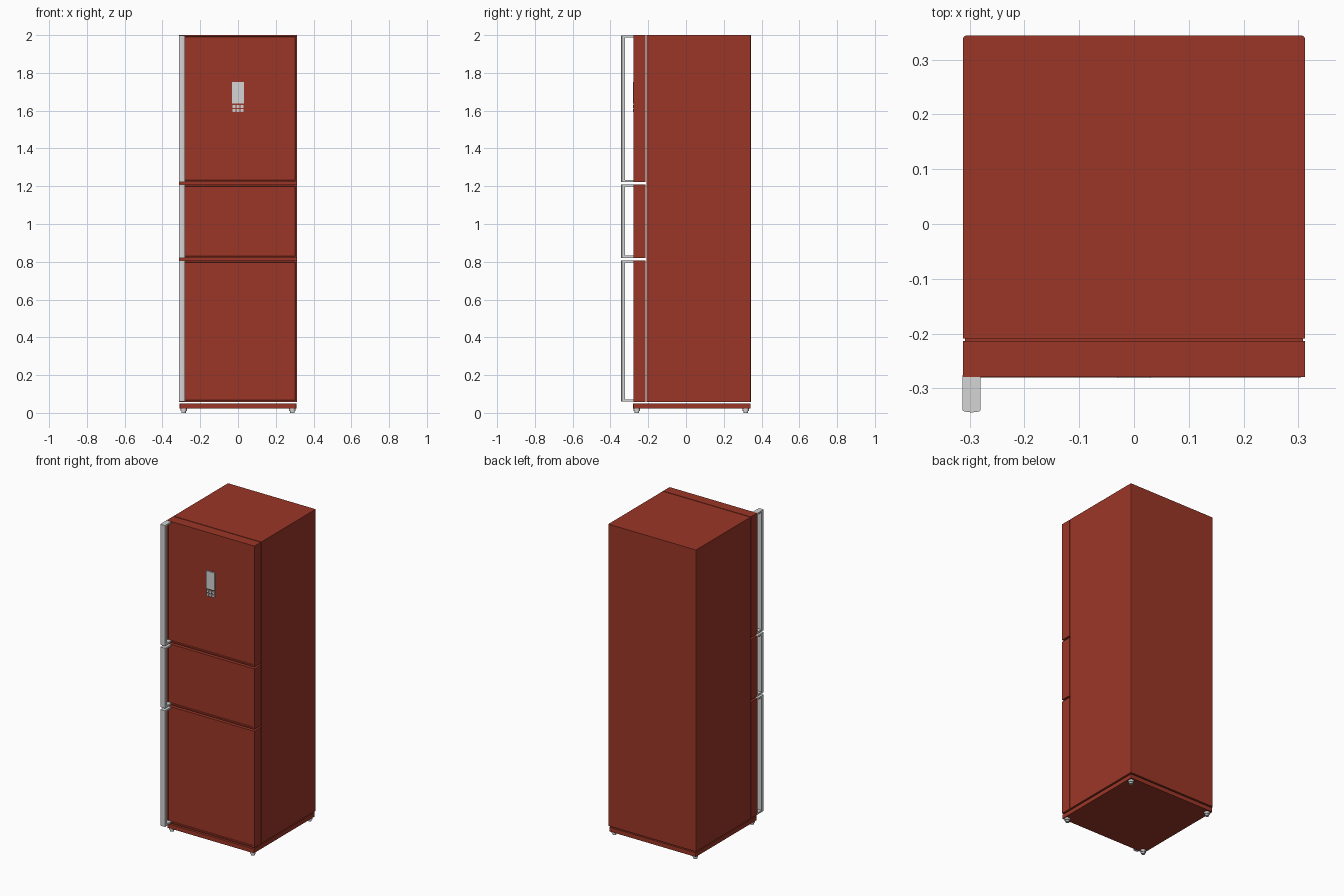
import bpy, bmesh, math

if "Cube" in bpy.data.objects:
    bpy.data.objects.remove(bpy.data.objects["Cube"])

def mat(name, c):
    m = bpy.data.materials.new(name)
    m.diffuse_color = (*c, 1)
    m.use_nodes = True
    m.node_tree.nodes["Principled BSDF"].inputs["Base Color"].default_value = m.diffuse_color
    return m

RED = mat("brick_red", (0.33, 0.037, 0.020))
GREY = mat("light_grey", (0.66, 0.66, 0.66))

def finish(name, bm, m):
    bmesh.ops.recalc_face_normals(bm, faces=bm.faces[:])
    me = bpy.data.meshes.new(name)
    bm.to_mesh(me)
    bm.free()
    me.materials.append(m)
    ob = bpy.data.objects.new(name, me)
    bpy.context.collection.objects.link(ob)
    return ob

def box_bm(x0, x1, y0, y1, z0, z1):
    bm = bmesh.new()
    bmesh.ops.create_cube(bm, size=1)
    for v in bm.verts:
        v.co = ((x0 + x1) / 2 + v.co.x * (x1 - x0),
                (y0 + y1) / 2 + v.co.y * (y1 - y0),
                (z0 + z1) / 2 + v.co.z * (z1 - z0))
    return bm

def bevel_upright(bm, r, test):
    es = [e for e in bm.edges
          if abs(e.verts[0].co.z - e.verts[1].co.z) > 0.01 and test(e.verts[0].co)]
    bmesh.ops.bevel(bm, geom=es, offset=r, segments=2, affect='EDGES', profile=0.5)

W = 0.312

# cabinet with softened back corners
bm = box_bm(-W, W, -0.209, 0.344, 0.058, 2.0)
bevel_upright(bm, 0.005, lambda c: c.y > 0)
finish("cabinet", bm, RED)

# base plate
bm = box_bm(-0.309, 0.309, -0.28, 0.342, 0.023, 0.05)
bevel_upright(bm, 0.004, lambda c: True)
finish("base_plate", bm, RED)

# door with a framed, slightly sunken front panel
def door(name, z0, z1):
    bm = box_bm(-W, W, -0.279, -0.214, z0, z1)
    bm.normal_update()
    front = [f for f in bm.faces if f.normal.y < -0.9]
    bmesh.ops.inset_region(bm, faces=front, thickness=0.012)
    bmesh.ops.inset_region(bm, faces=front, thickness=0.003, depth=-0.005)
    finish(name, bm, RED)

# bracket-shaped handle: bowed upright bar and two thin end arms
def handle(name, z0, z1):
    x0, x1 = -0.313, -0.28
    xm, h = (x0 + x1) / 2, (x1 - x0) / 2
    bm = bmesh.new()
    n = 8
    prof = [(xm - h * math.cos(math.pi * i / n),
             -0.340 - 0.004 * math.sin(math.pi * i / n)) for i in range(n + 1)]
    prof += [(x1, -0.322), (x0, -0.322)]
    f = bm.faces.new([bm.verts.new((x, y, z0)) for x, y in prof])
    ext = bmesh.ops.extrude_face_region(bm, geom=[f])
    for g in ext["geom"]:
        if isinstance(g, bmesh.types.BMVert):
            g.co.z = z1
    bar = finish(name + "_bar", bm, GREY)
    for tag, a in (("lower", z0), ("upper", z1 - 0.011)):
        finish(f"{name}_{tag}_arm", box_bm(x0, x1, -0.323, -0.276, a, a + 0.011), GREY)

for tag, z0, z1 in (("lower", 0.058, 0.808), ("middle", 0.82, 1.21), ("upper", 1.222, 2.0)):
    door(tag + "_door", z0, z1)
    handle(tag + "_handle", z0 + 0.001, z1 - 0.001)

# display screen and button pad on the upper door
finish("display_screen", box_bm(-0.031, 0.031, -0.2815, -0.273, 1.637, 1.752), GREY)
for r in range(2):
    for c in range(3):
        x, z = (c - 1) * 0.0205, 1.621 - r * 0.021
        finish(f"button_{r}_{c}",
               box_bm(x - 0.008, x + 0.008, -0.2815, -0.273, z - 0.008, z + 0.008), GREY)

# stepped feet
for sx in (-1, 1):
    for y in (-0.26, 0.317):
        bm = bmesh.new()
        for r, z0, z1 in ((0.017, 0.011, 0.024), (0.012, 0.0, 0.012)):
            vs = bmesh.ops.create_cone(bm, cap_ends=True, segments=16, radius1=r,
                                       radius2=r, depth=z1 - z0)["verts"]
            bmesh.ops.translate(bm, verts=vs, vec=(sx * 0.288, y, (z0 + z1) / 2))
        finish("foot", bm, GREY)
